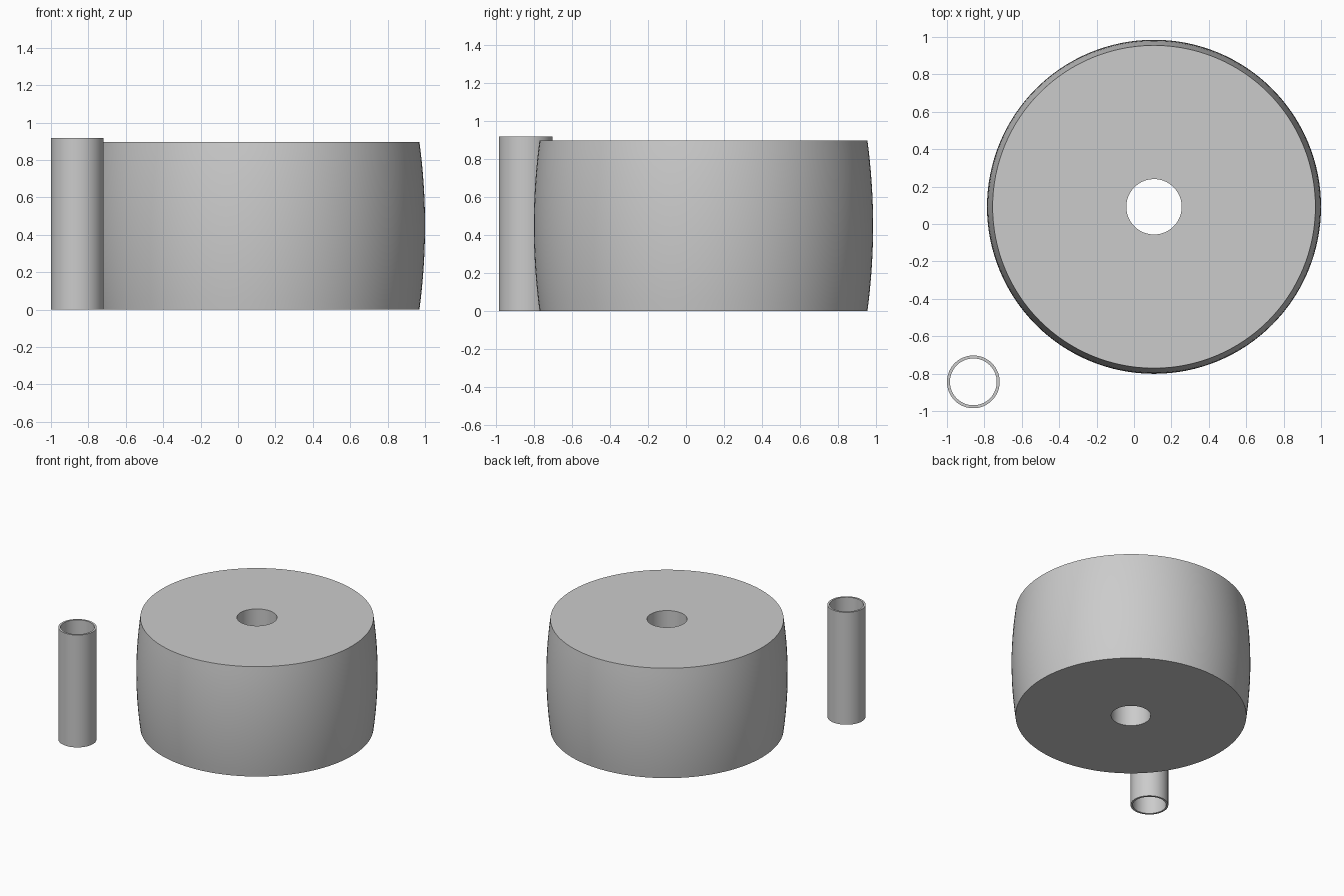
import bpy, bmesh, math

if "Cube" in bpy.data.objects:
    bpy.data.objects.remove(bpy.data.objects["Cube"])

grey = bpy.data.materials.new("grey")
grey.diffuse_color = (0.6, 0.6, 0.6, 1)
grey.use_nodes = True
grey.node_tree.nodes["Principled BSDF"].inputs["Base Color"].default_value = grey.diffuse_color


def revolve(name, profile, centre, segments):
    """Spin a closed (radius, z) profile around a vertical axis."""
    bm = bmesh.new()
    rings = []
    for i in range(segments):
        a = 2 * math.pi * i / segments
        rings.append([bm.verts.new((r * math.cos(a), r * math.sin(a), z))
                      for r, z in profile])
    n = len(profile)
    for i in range(segments):
        a, b = rings[i], rings[(i + 1) % segments]
        for j in range(n):
            k = (j + 1) % n
            bm.faces.new((a[j], b[j], b[k], a[k]))
    bmesh.ops.recalc_face_normals(bm, faces=bm.faces)
    mesh = bpy.data.meshes.new(name)
    bm.to_mesh(mesh)
    bm.free()
    mesh.materials.append(grey)
    ob = bpy.data.objects.new(name, mesh)
    ob.location = (*centre, 0)
    bpy.context.collection.objects.link(ob)
    bpy.context.view_layer.objects.active = ob
    ob.select_set(True)
    bpy.ops.object.shade_smooth_by_angle(angle=math.radians(30))
    ob.select_set(False)
    return ob


# Crowned roller with a through bore: the rim bulges along a shallow arc
H, R_MID, R_END, BORE = 0.897, 0.893, 0.863, 0.148
half, sag = H / 2, R_MID - R_END
arc_r = (half ** 2 + sag ** 2) / (2 * sag)
STEPS = 16
rim = []
for i in range(STEPS + 1):
    z = H * i / STEPS
    rim.append((R_MID - arc_r + math.sqrt(arc_r ** 2 - (z - half) ** 2), z))
revolve("roller", [(BORE, 0)] + rim + [(BORE, H)], (0.107, 0.092), 128)

# Thin-walled sleeve standing beside the roller
revolve("sleeve", [(0.125, 0), (0.141, 0), (0.141, 0.917), (0.125, 0.917)],
        (-0.859, -0.844), 96)
